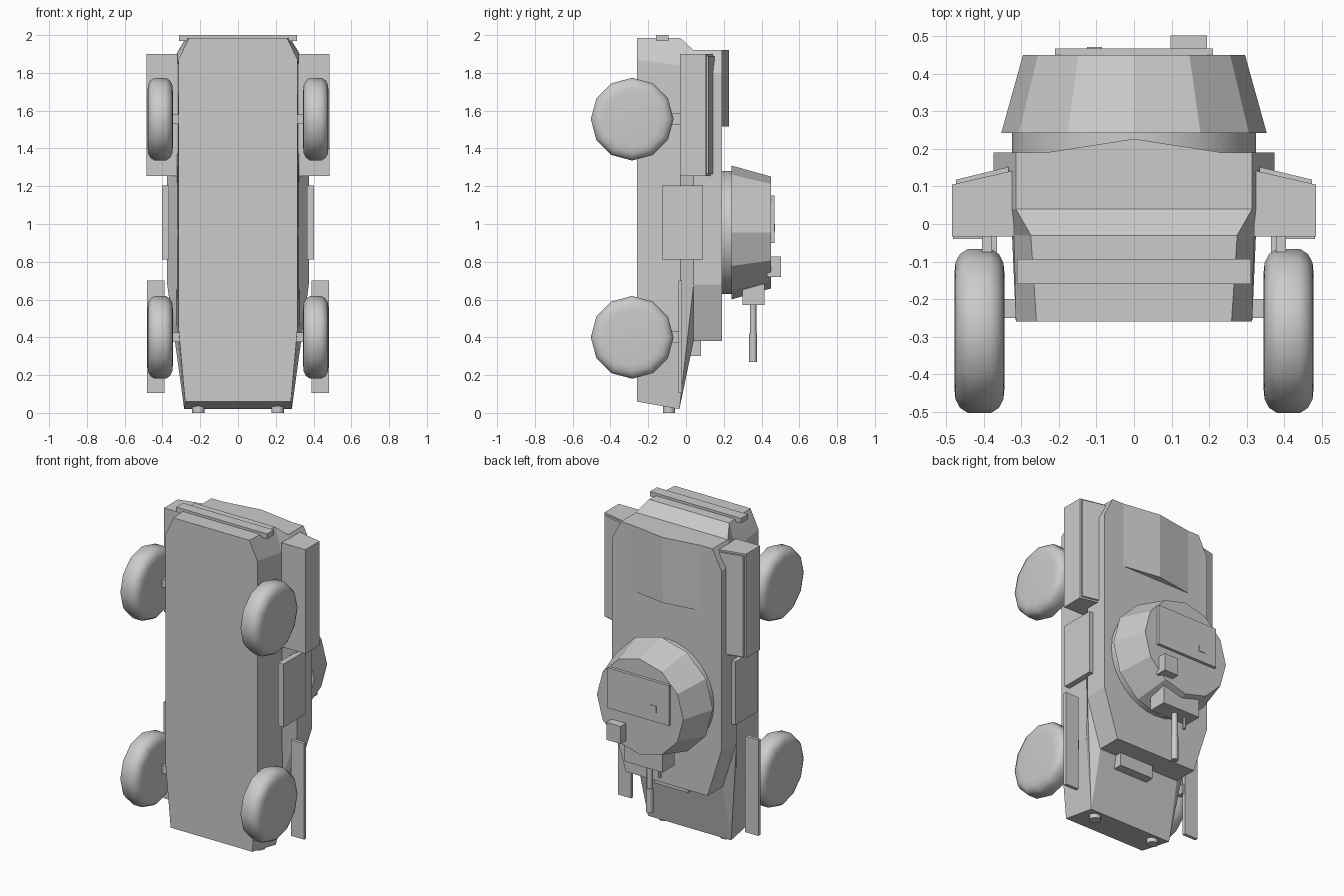
import bpy, bmesh, math
from mathutils import Matrix, Vector

if "Cube" in bpy.data.objects:
    bpy.data.objects.remove(bpy.data.objects["Cube"])

grey = bpy.data.materials.new("plain_grey")
grey.diffuse_color = (0.6, 0.6, 0.6, 1)
grey.use_nodes = True
grey.node_tree.nodes["Principled BSDF"].inputs["Base Color"].default_value = grey.diffuse_color


def finish(name, bm, smooth=None):
    bmesh.ops.recalc_face_normals(bm, faces=bm.faces[:])
    me = bpy.data.meshes.new(name)
    bm.to_mesh(me)
    bm.free()
    ob = bpy.data.objects.new(name, me)
    bpy.context.collection.objects.link(ob)
    me.materials.append(grey)
    if smooth:
        bpy.ops.object.select_all(action='DESELECT')
        bpy.context.view_layer.objects.active = ob
        ob.select_set(True)
        bpy.ops.object.shade_smooth_by_angle(angle=math.radians(smooth))
    return ob


def box(name, x, y, z):
    bm = bmesh.new()
    size = [b - a for a, b in (x, y, z)]
    mid = [(a + b) / 2 for a, b in (x, y, z)]
    bmesh.ops.create_cube(bm, size=1, matrix=Matrix.Translation(mid) @ Matrix.Diagonal((*size, 1)))
    return finish(name, bm)


def prism(name, profile, z0, z1):
    """Extrude an x-y outline along z."""
    bm = bmesh.new()
    f = bm.faces.new([bm.verts.new((x, y, z0)) for x, y in profile])
    r = bmesh.ops.extrude_face_region(bm, geom=[f])
    bmesh.ops.translate(bm, vec=(0, 0, z1 - z0), verts=[v for v in r['geom'] if isinstance(v, bmesh.types.BMVert)])
    return finish(name, bm)


def lathe(name, profile, centre, axis, sides, smooth=None):
    """Stack rings of (offset, radius) along an axis."""
    bm = bmesh.new()
    rings = []
    for off, r in profile:
        ring = []
        for i in range(sides):
            a = 2 * math.pi * i / sides
            c, s = r * math.cos(a), r * math.sin(a)
            p = {'X': (off, c, s), 'Y': (c, off, s), 'Z': (c, s, off)}[axis]
            ring.append(bm.verts.new(Vector(p) + Vector(centre)))
        rings.append(ring)
    for a, b in zip(rings, rings[1:]):
        for i in range(sides):
            j = (i + 1) % sides
            bm.faces.new((a[i], a[j], b[j], b[i]))
    bm.faces.new(rings[0])
    bm.faces.new(rings[-1])
    return finish(name, bm, smooth)


# Hull: right-hand points, mirrored across x
pts = {
    'b0': (.26, -.26, 1.985), 'm0': (.275, -.03, 1.985), 't0': (.315, .04, 1.92), 'r0': (.315, .19, 1.92),
    'b1': (.315, -.26, 1.87), 'm1': (.32, -.03, 1.84), 't1': (.375, .04, 1.80), 'r1': (.375, .19, 1.80),
    'b2': (.315, -.26, .45), 'm2': (.325, -.03, .45), 't2': (.375, .04, .68), 'r2': (.375, .19, .68),
    'b3': (.28, -.26, .06), 'm3': (.285, -.035, .02), 'p': (.28, .04, .38), 'r3': (.28, .19, .38)}
side_faces = ["b0 b1 m1 m0", "m0 m1 t1 t0", "t0 t1 r1 r0", "b1 b2 m2 m1", "m1 m2 t2 t1",
              "t1 t2 r2 r1", "b2 b3 m3 m2", "m2 m3 t2", "m3 p t2", "t2 p r3 r2"]
cross_faces = ["b0 m0", "m0 t0", "t0 r0", "r0 r1", "r1 r2", "r2 r3", "r3 p", "p m3", "m3 b3",
               "b3 b2", "b2 b1", "b1 b0"]
bm = bmesh.new()
R = {k: bm.verts.new(p) for k, p in pts.items()}
L = {k: bm.verts.new((-p[0], p[1], p[2])) for k, p in pts.items()}
for f in side_faces:
    for S in (R, L):
        bm.faces.new([S[k] for k in f.split()])
for f in cross_faces:
    a, b = f.split()
    bm.faces.new((R[a], R[b], L[b], L[a]))
finish("hull", bm)

# Engine deck, rear bar, driver's vision block
prism("engine_deck", [(-.27, .185), (.27, .185), (0, .227)], 1.515, 1.92)
box("rear_bar", (-.312, .312), (-.16, -.093), (1.97, 2.0))
box("vision_block", (-.07, .165), (.02, .08), (.3, .385))

for s, side in ((-1, "left"), (1, "right")):
    # Stowage bin with sloping lid
    prism(side + "_bin", [(s * .32, -.033), (s * .485, -.033), (s * .485, .105), (s * .32, .143)], 1.255, 1.90)
    prism(side + "_bin_lid", [(s * .335, .139), (s * .475, .107), (s * .475, .118), (s * .335, .152)], 1.265, 1.89)
    # Mudguard and side door
    box(side + "_mudguard", sorted((s * .39, s * .482)), (-.04, -.02), (.105, .70))
    box(side + "_side_door", sorted((s * .365, s * .402)), (-.128, .09), (.813, 1.205))
    # Headlight
    lathe(side + "_headlight", [(0, .033), (.06, .033)], (s * .21, -.09, 0), 'Z', 12, 40)
    # Wheels and suspension struts
    for zc, end in ((.40, "front"), (1.555, "rear")):
        lathe(f"{side}_{end}_wheel",
              [(-.067, .15), (-.064, .182), (-.052, .205), (-.03, .219), (.03, .219),
               (.052, .205), (.064, .182), (.067, .15)], (s * .412, -.285, zc), 'X', 12, 50)
        box(f"{side}_{end}_strut", sorted((s * .378, s * .405)), (-.28, -.03), (zc - .03, zc + .03))
        box(f"{side}_{end}_axle", sorted((s * .29, s * .40)), (-.25, -.2), (zc - .025, zc + .025))

# Turret ring and faceted turret
ZC = .955
lathe("turret_ring", [(.18, .325), (.25, .325)], (0, 0, ZC), 'Y', 32, 40)
lathe("turret", [(.242, .354), (.45, .296)], (0, 0, ZC), 'Y', 12)
box("turret_roof_plate", (-.21, .21), (.44, .468), (.90, 1.15))
box("roof_sight_mark", (-.125, -.085), (.46, .472), (.96, 1.0))
box("sight_box", (.097, .195), (.43, .502), (.72, .828))

# Mantlet, main gun and secondary gun
box("mantlet", (-.13, .13), (.3, .415), (.57, .72))
lathe("gun_barrel", [(.27, .021), (.42, .021), (.42, .017), (.60, .017)], (0, .355, 0), 'Z', 12, 40)
lathe("secondary_gun", [(.50, .01), (.60, .01)], (-.07, .355, 0), 'Z', 8, 40)
